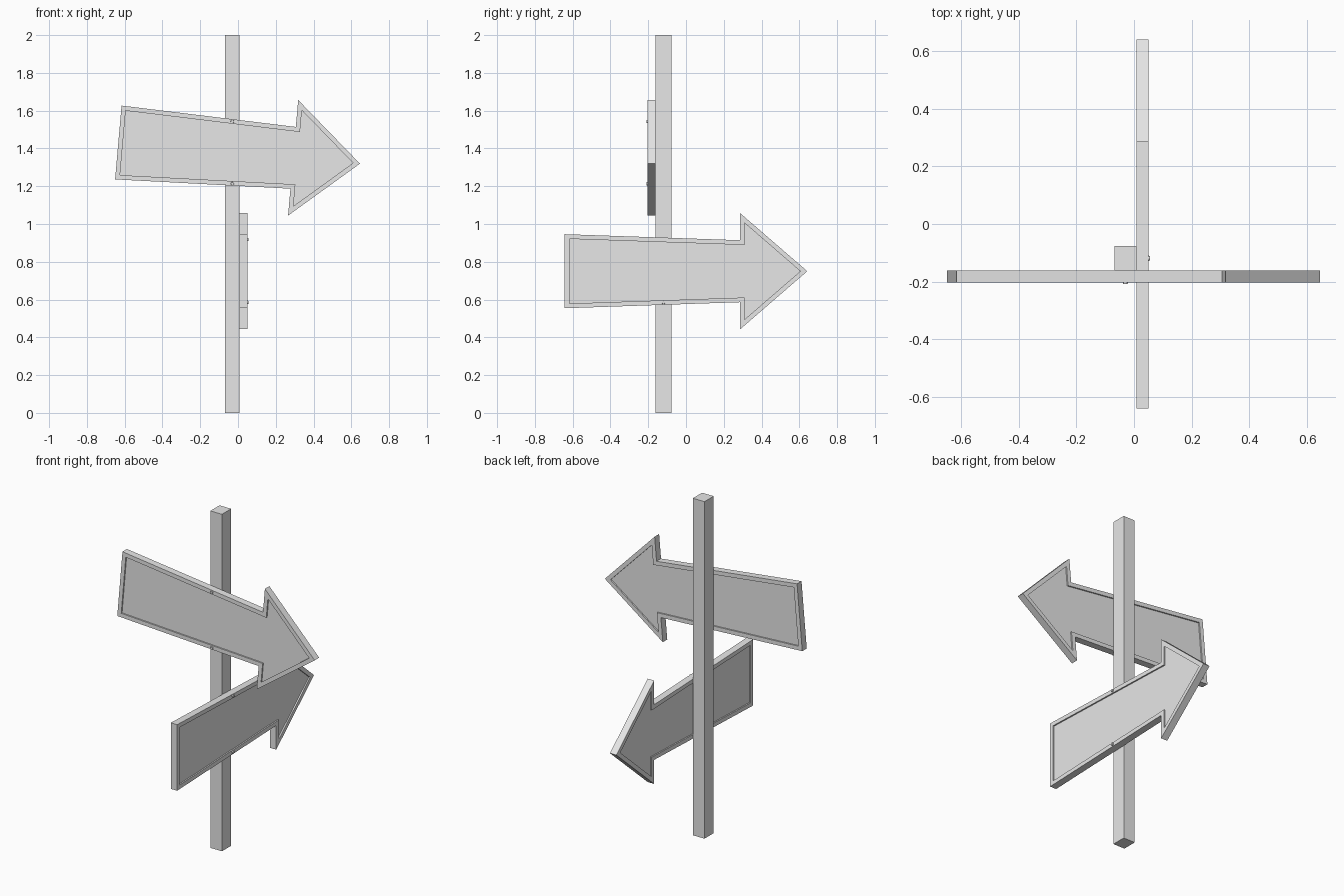
import bpy
import bmesh
from math import cos, sin, radians
from mathutils import Matrix, Vector

cube = bpy.data.objects.get("Cube")
if cube:
    bpy.data.objects.remove(cube, do_unlink=True)

GREY = (0.8, 0.8, 0.8, 1)
grey = bpy.data.materials.new("plain grey")
grey.use_nodes = True
grey.diffuse_color = GREY
grey.node_tree.nodes["Principled BSDF"].inputs["Base Color"].default_value = GREY

POST_X, POST_Y = -0.03, -0.119   # post centre
THICK = 0.042                    # arrow board thickness
FRONT = Matrix.Rotation(radians(90), 4, "X")                  # board faces -y
SIDE = Matrix.Rotation(radians(90), 4, "Z") @ FRONT           # board faces +x


def add_object(name, bm, matrix):
    bmesh.ops.recalc_face_normals(bm, faces=bm.faces)
    mesh = bpy.data.meshes.new(name)
    bm.to_mesh(mesh)
    bm.free()
    mesh.materials.append(grey)
    obj = bpy.data.objects.new(name, mesh)
    obj.matrix_world = matrix
    bpy.context.collection.objects.link(obj)
    return obj


def arrow_board(name, matrix):
    """Arrow plate with a raised rim around a sunk panel on both faces."""
    half = [(-0.642, 0.196), (0.287, 0.164), (0.287, 0.307)]
    outline = [(u, -v) for u, v in half] + [(0.642, 0)] + half[::-1]
    bm = bmesh.new()
    back = bm.faces.new([bm.verts.new((u, v, -THICK / 2)) for u, v in outline])
    ext = bmesh.ops.extrude_face_region(bm, geom=[back], use_keep_orig=True)
    top = [g for g in ext["geom"] if isinstance(g, bmesh.types.BMVert)]
    bmesh.ops.translate(bm, verts=top, vec=(0, 0, THICK))
    bmesh.ops.recalc_face_normals(bm, faces=bm.faces)
    panels = [f for f in bm.faces if abs(f.normal.z) > 0.9]
    bmesh.ops.inset_individual(bm, faces=panels, thickness=0.024, use_even_offset=True)
    # A second, vertical step sinks each panel below its rim
    for panel in panels:
        normal = panel.normal.copy()
        step = bmesh.ops.extrude_discrete_faces(bm, faces=[panel])["faces"][0]
        sunk = list(step.verts)
        rim = [e for e in bm.edges if e.is_boundary]
        bmesh.ops.translate(bm, verts=sunk, vec=normal * -0.008)
    bmesh.ops.remove_doubles(bm, verts=bm.verts, dist=0.0001)
    return add_object(name, bm, matrix)


def nail(name, matrix):
    """Small round nail head standing just proud of the rim."""
    bm = bmesh.new()
    bmesh.ops.create_cone(bm, cap_ends=True, segments=12, radius1=0.01,
                          radius2=0.008, depth=0.012)
    return add_object(name, bm, matrix)


# Square post
bm = bmesh.new()
bmesh.ops.create_cube(bm, size=1)
bmesh.ops.scale(bm, verts=bm.verts, vec=(0.076, 0.086, 2))
add_object("post", bm, Matrix.Translation((POST_X, POST_Y, 1)))

# Upper board on the front of the post, tipped downward
front_y = -0.182
tilt = Matrix.Rotation(radians(-5), 4, "Z")
arrow_board("upper_arrow", Matrix.Translation((0.006, front_y, 1.3755)) @ FRONT @ tilt)

# Lower board on the left side of the post, level
side_x = 0.029
arrow_board("lower_arrow", Matrix.Translation((side_x, 0, 0.75)) @ SIDE)

# Nails through the rims on the post's centre line
for label, upper_z, lower_z in (("top", 1.543, 0.918), ("bottom", 1.213, 0.585)):
    nail("upper_" + label + "_nail",
         Matrix.Translation((POST_X, front_y - THICK / 2, upper_z)) @ FRONT)
    nail("lower_" + label + "_nail",
         Matrix.Translation((side_x + THICK / 2, POST_Y, lower_z)) @ SIDE)
